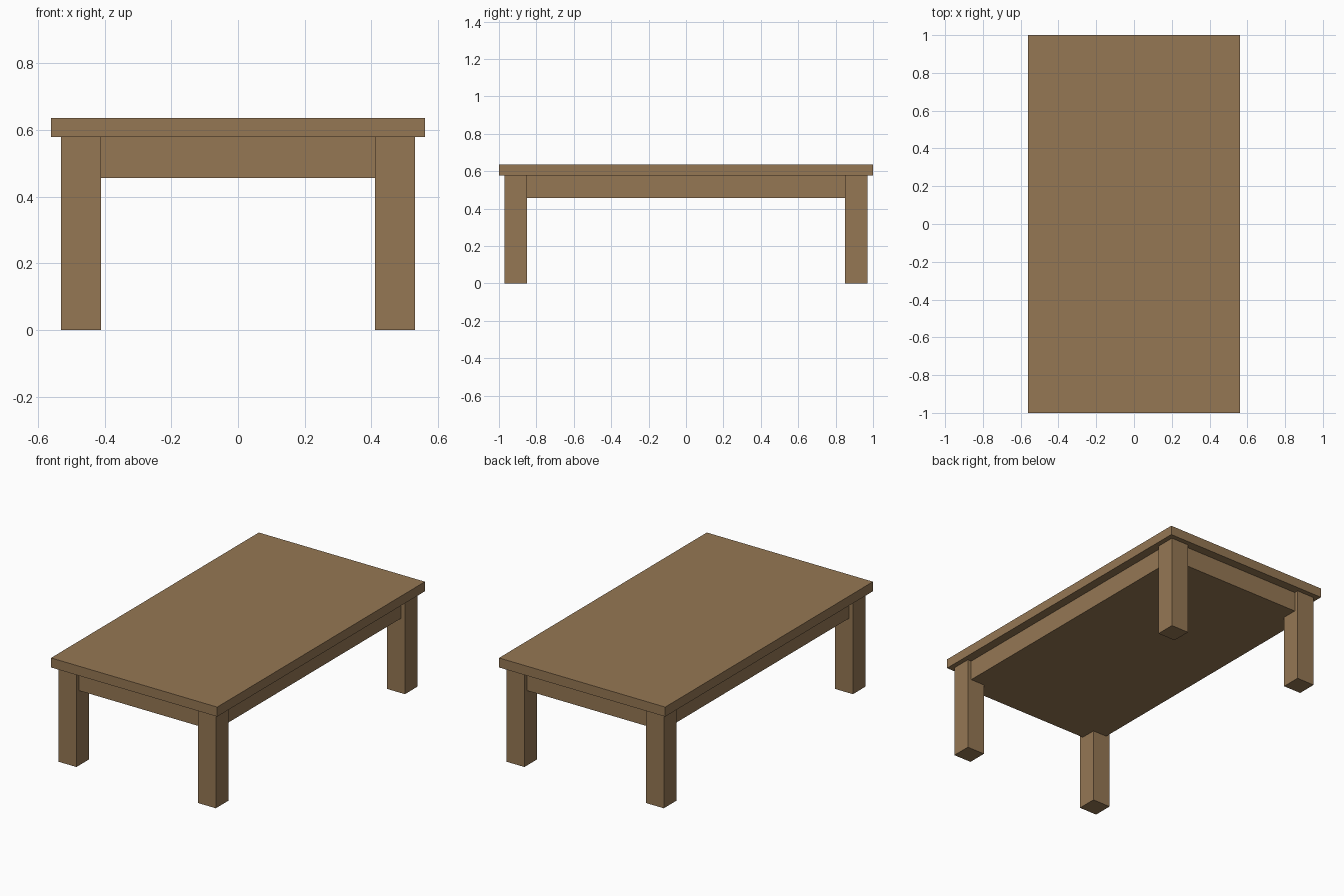
import bpy

if "Cube" in bpy.data.objects:
    bpy.data.objects.remove(bpy.data.objects["Cube"])

# One wood colour for the whole table
wood = bpy.data.materials.new("brown wood")
wood.diffuse_color = (0.30, 0.185, 0.088, 1.0)
wood.use_nodes = True
wood.node_tree.nodes["Principled BSDF"].inputs["Base Color"].default_value = wood.diffuse_color


def box(name, x0, x1, y0, y1, z0, z1):
    """Add a wooden box spanning the given limits."""
    bpy.ops.mesh.primitive_cube_add(
        size=1, location=((x0 + x1) / 2, (y0 + y1) / 2, (z0 + z1) / 2))
    ob = bpy.context.object
    ob.name = name
    ob.scale = (x1 - x0, y1 - y0, z1 - z0)
    bpy.ops.object.transform_apply(location=False, rotation=False, scale=True)
    ob.data.materials.append(wood)
    return ob


TOP_Z, UNDER_Z, APRON_Z = 0.636, 0.578, 0.456

# Table top slab
box("table_top", -0.56, 0.56, -1.0, 1.0, UNDER_Z, TOP_Z)

# Solid apron block, set back slightly from the outer leg faces
box("apron", -0.505, 0.505, -0.945, 0.945, APRON_Z, UNDER_Z)

# Four square legs
for y_name, sy in (("front", -1), ("back", 1)):
    for x_name, sx in (("left", -1), ("right", 1)):
        cx, cy, h = sx * 0.47, sy * 0.91, 0.06
        box(f"{y_name}_{x_name}_leg", cx - h, cx + h, cy - h, cy + h, 0, UNDER_Z)
